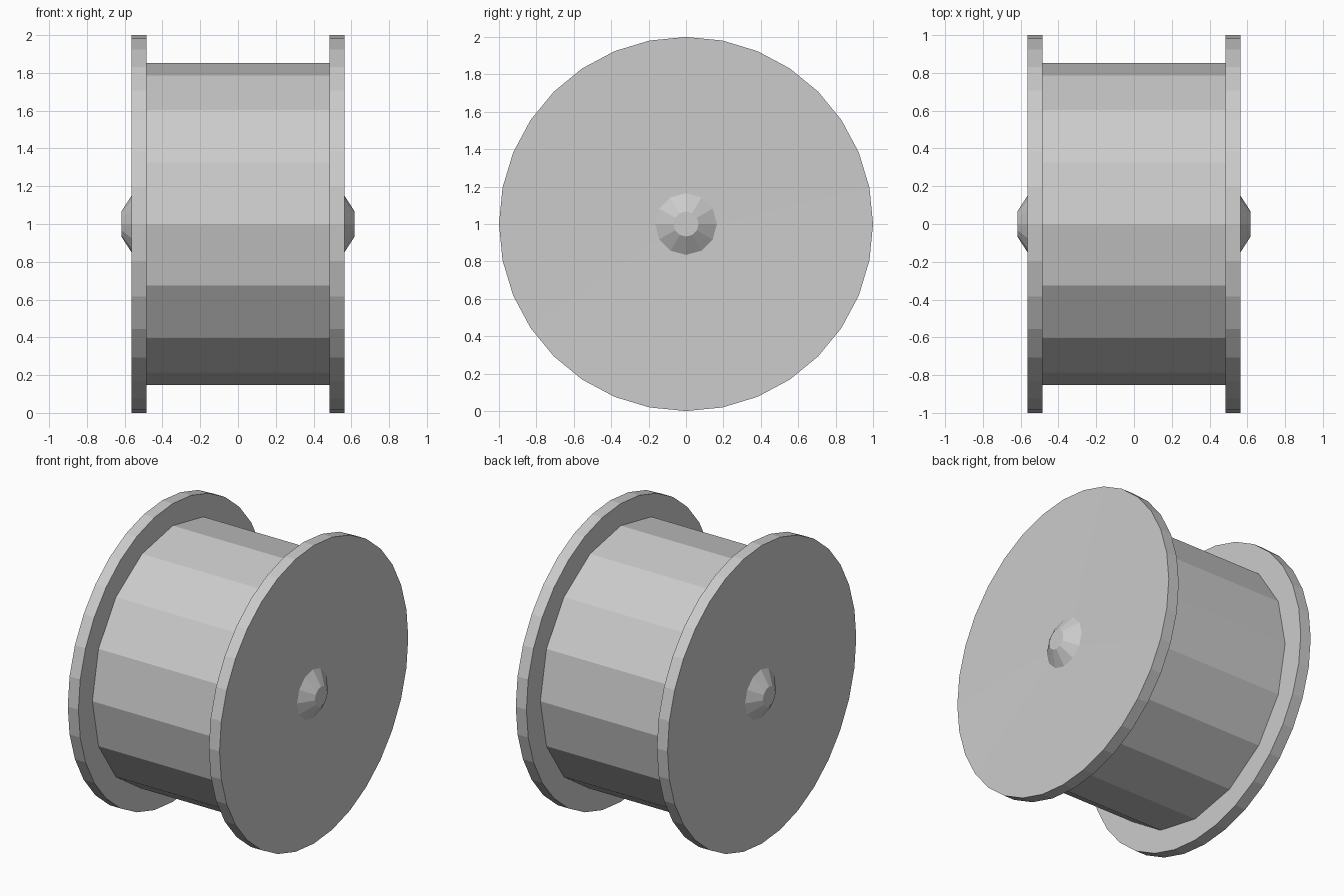
import bpy, bmesh
from math import sin, cos, tau

if "Cube" in bpy.data.objects:
    bpy.data.objects.remove(bpy.data.objects["Cube"])


def zip_rings(bm, a, b):
    """Join two closed rings whose side counts may differ."""
    na, nb = len(a), len(b)
    if na == nb:
        for i in range(na):
            j = (i + 1) % na
            bm.faces.new((a[i], a[j], b[j], b[i]))
        return
    i = j = 0
    while i < na or j < nb:
        # advance on whichever ring has the nearer next corner
        if j == nb or (i < na and (i + 0.5) / na <= (j + 0.5) / nb):
            bm.faces.new((a[i % na], a[(i + 1) % na], b[j % nb]))
            i += 1
        else:
            bm.faces.new((a[i % na], b[(j + 1) % nb], b[j % nb]))
            j += 1


def turned(name, rings, cap=False, mirror=True):
    """Lathe part around the x axis; rings are (x, radius, sides)."""
    bm = bmesh.new()
    loops = [[bm.verts.new((x, r * sin(tau * k / n), 1 + r * cos(tau * k / n)))
              for k in range(n)] for x, r, n in rings]
    for a, b in zip(loops, loops[1:]):
        zip_rings(bm, b, a)
    if cap:
        bm.faces.new(loops[0][::-1])
    # rings run from the outer end inward, so force normals to face out
    bm.normal_update()
    if mirror:
        dup = bmesh.ops.duplicate(bm, geom=bm.verts[:] + bm.edges[:] + bm.faces[:])["geom"]
        for v in dup:
            if isinstance(v, bmesh.types.BMVert):
                v.co.x *= -1
        bmesh.ops.reverse_faces(bm, faces=[f for f in dup if isinstance(f, bmesh.types.BMFace)])
    me = bpy.data.meshes.new(name)
    bm.to_mesh(me)
    bm.free()
    ob = bpy.data.objects.new(name, me)
    bpy.context.collection.objects.link(ob)
    return ob


# bevelled axle buttons at both ends
turned("axle_caps", [(0.617, 0.067, 12), (0.554, 0.165, 12)], cap=True)
# slightly dished end discs
turned("end_flanges", [(0.554, 0.165, 12), (0.563, 1.0, 32), (0.484, 1.0, 32), (0.484, 0.852, 16)])
# sixteen-sided core between the flanges
turned("drum", [(0.484, 0.852, 16), (-0.484, 0.852, 16)], mirror=False)
